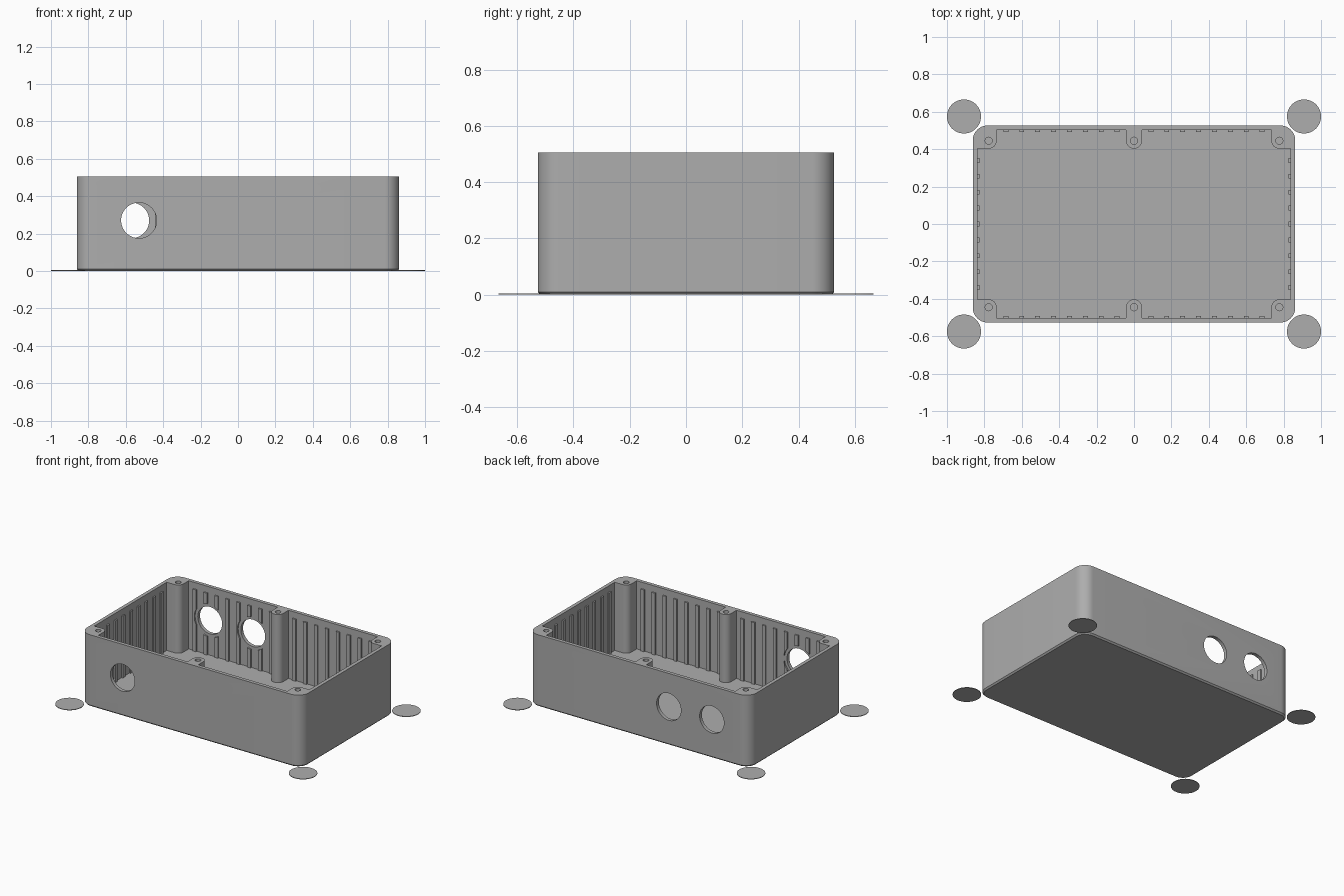
import bpy, bmesh, math
from math import pi, cos, sin
from mathutils import Matrix

cube = bpy.data.objects.get("Cube")
if cube:
    bpy.data.objects.remove(cube, do_unlink=True)

HX, HY, HEIGHT = 0.862, 0.527, 0.505      # outer half sizes and height
WALL, FLOOR = 0.025, 0.025
BOSS_X, BOSS_Y, BOSS_R = 0.777, 0.445, 0.042
PORT_R, PORT_Z = 0.095, 0.27

grey = bpy.data.materials.new("plain grey")
grey.use_nodes = True
colour = (0.42, 0.42, 0.42, 1)
grey.diffuse_color = colour
grey.node_tree.nodes["Principled BSDF"].inputs["Base Color"].default_value = colour


def arc(cx, cy, r, start, end, n=12):
    return [(cx + r * cos(start + (end - start) * i / n),
             cy + r * sin(start + (end - start) * i / n)) for i in range(n + 1)]


def rounded_rect(hx, hy, r):
    pts = []
    for k, (sx, sy) in enumerate([(1, 1), (-1, 1), (-1, -1), (1, -1)]):
        pts += arc(sx * (hx - r), sy * (hy - r), r, k * pi / 2, (k + 1) * pi / 2)
    return pts


def finish(name, bm):
    bmesh.ops.recalc_face_normals(bm, faces=bm.faces)
    mesh = bpy.data.meshes.new(name)
    bm.to_mesh(mesh)
    bm.free()
    ob = bpy.data.objects.new(name, mesh)
    bpy.context.collection.objects.link(ob)
    mesh.materials.append(grey)
    return ob


def loft(name, sections):
    """Closed solid through (outline, z) sections with matching point counts."""
    bm = bmesh.new()
    rings = [[bm.verts.new((x, y, z)) for x, y in pts] for pts, z in sections]
    for low, high in zip(rings, rings[1:]):
        for i in range(len(low)):
            j = (i + 1) % len(low)
            bm.faces.new((low[i], low[j], high[j], high[i]))
    bm.faces.new(rings[0][::-1])
    bm.faces.new(rings[-1])
    return finish(name, bm)


def cylinders(name, places, r, depth, rotation=Matrix(), n=48):
    bm = bmesh.new()
    for p in places:
        bmesh.ops.create_cone(bm, cap_ends=True, segments=n, radius1=r, radius2=r,
                              depth=depth, matrix=Matrix.Translation(p) @ rotation)
    return finish(name, bm)


def cut(target, cutter):
    mod = target.modifiers.new(cutter.name, "BOOLEAN")
    mod.operation, mod.solver, mod.object = "DIFFERENCE", "EXACT", cutter
    bpy.context.view_layer.objects.active = target
    bpy.ops.object.modifier_apply(modifier=mod.name)


def smooth(ob):
    bpy.ops.object.select_all(action="DESELECT")
    ob.select_set(True)
    bpy.context.view_layer.objects.active = ob
    bpy.ops.object.shade_smooth_by_angle(angle=math.radians(30))


# Enclosure body with a small chamfer round the base
body = loft("enclosure_body", [
    (rounded_rect(HX - 0.01, HY - 0.01, 0.07), 0),
    (rounded_rect(HX, HY, 0.08), 0.01),
    (rounded_rect(HX, HY, 0.08), HEIGHT)])

# Cavity outline that leaves the six screw bosses standing
ix, iy = HX - WALL, HY - WALL
quarter = [(ix, 0), (ix, BOSS_Y - BOSS_R)]
quarter += arc(BOSS_X, BOSS_Y, BOSS_R, -pi / 2, -pi)
quarter += [(BOSS_X - BOSS_R, iy), (BOSS_R, iy)]
quarter += arc(0, BOSS_Y, BOSS_R, 0, -pi / 2)
half = quarter + [(-x, y) for x, y in quarter[-2::-1]]
outline = half + [(x, -y) for x, y in half[-2:0:-1]]
cavity = loft("cavity_cutter", [(outline, FLOOR), (outline, HEIGHT + 0.1)])

# Cable ports: one in the front wall, two in the back wall
ports = [(-0.53, -HY, PORT_Z), (-0.57, HY, PORT_Z), (-0.235, HY, PORT_Z)]
along_y = Matrix.Rotation(pi / 2, 4, "X")
port_cutter = cylinders("port_cutter", ports, PORT_R, 0.14, along_y)
clearance = cylinders("rib_clearance_cutter", ports, PORT_R + 0.02, 0.14, along_y)

# Screw holes in the bosses
screws = [(x, s * BOSS_Y, HEIGHT) for x in (-BOSS_X, 0, BOSS_X) for s in (-1, 1)]
screw_cutter = cylinders("screw_cutter", screws, 0.019, 0.5, n=24)

for cutter in (cavity, port_cutter, screw_cutter):
    cut(body, cutter)
smooth(body)

# Vertical ribs lining the inner walls
bm = bmesh.new()
low, high, width, depth, pitch = FLOOR - 0.005, 0.46, 0.026, 0.02, 0.085


def rib(x, y, sx, sy):
    m = Matrix.Translation((x, y, (low + high) / 2)) @ Matrix.Diagonal((sx, sy, high - low, 1))
    bmesh.ops.create_cube(bm, size=1, matrix=m)


for side in (-1, 1):
    for k in range(8):
        for end in (-1, 1):
            rib(end * (0.09 + k * pitch), side * iy, width, depth)
    for k in range(-4, 5):
        rib(side * ix, k * pitch, depth, width)
ribs = finish("wall_ribs", bm)
cut(ribs, clearance)

for cutter in (cavity, port_cutter, clearance, screw_cutter):
    bpy.data.objects.remove(cutter, do_unlink=True)

# Thin round pads at the four corners
for sx, side in ((1, "left"), (-1, "right")):
    for sy, end in ((-1, "front"), (1, "back")):
        pad = cylinders(f"{end}_{side}_corner_pad",
                        [(sx * 0.909, sy * 0.575, 0.002)], 0.091, 0.004)
        smooth(pad)
